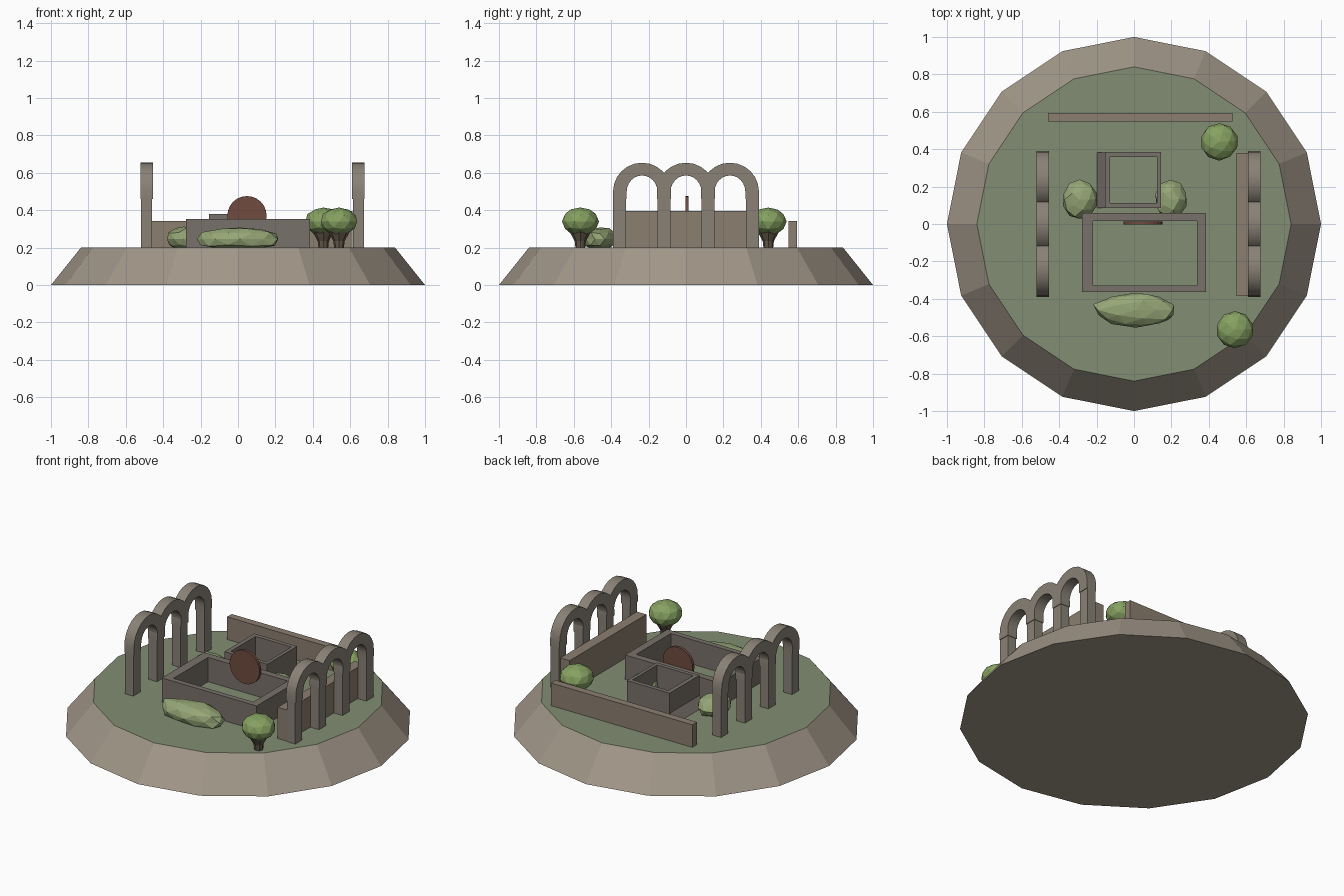
import bpy, bmesh, math, random
from mathutils import Vector

if "Cube" in bpy.data.objects:
    bpy.data.objects.remove(bpy.data.objects["Cube"])

random.seed(4)
G = 0.2  # ground level of the mound


def mat(name, r, g, b):
    m = bpy.data.materials.new(name)
    m.diffuse_color = (r, g, b, 1)
    m.use_nodes = True
    m.node_tree.nodes["Principled BSDF"].inputs["Base Color"].default_value = m.diffuse_color
    return m


EARTH = mat("earth", 0.36, 0.31, 0.25)
GRASS = mat("grass", 0.22, 0.27, 0.17)
STONE = mat("stone", 0.25, 0.22, 0.18)
WALL = mat("wall_stone", 0.26, 0.21, 0.16)
RUIN = mat("ruin_stone", 0.19, 0.165, 0.145)
RUST = mat("red_stone", 0.16, 0.07, 0.05)
LEAF = mat("leaf", 0.24, 0.36, 0.12)
BUSH = mat("bush_leaf", 0.30, 0.38, 0.18)
BARK = mat("bark", 0.13, 0.10, 0.07)


def finish(bm, name, *mats):
    bmesh.ops.recalc_face_normals(bm, faces=bm.faces)
    me = bpy.data.meshes.new(name)
    bm.to_mesh(me)
    bm.free()
    ob = bpy.data.objects.new(name, me)
    bpy.context.collection.objects.link(ob)
    for m in mats:
        me.materials.append(m)
    return ob


def add_box(bm, x0, x1, y0, y1, z0, z1):
    vs = bmesh.ops.create_cube(bm, size=1)["verts"]
    for v in vs:
        v.co = Vector((x1 if v.co.x > 0 else x0, y1 if v.co.y > 0 else y0,
                       z1 if v.co.z > 0 else z0))


def add_prism(bm, points, offset):
    # extrude a closed outline along an offset vector
    f = bm.faces.new([bm.verts.new(p) for p in points])
    new = bmesh.ops.extrude_face_region(bm, geom=[f], use_keep_orig=True)["geom"]
    bmesh.ops.translate(bm, vec=offset, verts=[g for g in new if isinstance(g, bmesh.types.BMVert)])


def cone(bm, sides, r1, r2, z0, z1, x=0, y=0):
    vs = bmesh.ops.create_cone(bm, cap_ends=True, segments=sides, radius1=r1,
                               radius2=r2, depth=z1 - z0)["verts"]
    bmesh.ops.translate(bm, vec=(x, y, (z0 + z1) / 2), verts=vs)


# mound with grass top
bm = bmesh.new()
cone(bm, 16, 1.0, 0.84, 0, G)
for f in bm.faces:
    if all(v.co.z > G - 0.01 for v in f.verts):
        f.material_index = 1
finish(bm, "mound", EARTH, GRASS)


# arcades: four pillars carrying three round arches
def arcade(name, x0, x1):
    bm = bmesh.new()
    for y in (-0.355, -0.1175, 0.1175, 0.355):
        add_box(bm, x0 + 0.004, x1 - 0.004, y - 0.035, y + 0.035, G, 0.47)
    finish(bm, name + "_pillars", STONE)
    bm = bmesh.new()
    for yc in (-0.235, 0, 0.235):
        n = 12
        arc = [math.pi * i / n for i in range(n + 1)]
        outer = [(yc + 0.155 * math.cos(a), 0.5 + 0.154 * math.sin(a)) for a in arc]
        inner = [(yc + 0.082 * math.cos(a), 0.5 + 0.086 * math.sin(a)) for a in reversed(arc)]
        pts = ([(yc + 0.155, 0.46)] + outer + [(yc - 0.155, 0.46), (yc - 0.082, 0.46)]
               + inner + [(yc + 0.082, 0.46)])
        add_prism(bm, [(x0, y, z) for y, z in pts], (x1 - x0, 0, 0))
    ob = finish(bm, name + "_arches", STONE)
    bpy.ops.object.select_all(action='DESELECT')
    ob.select_set(True)
    bpy.context.view_layer.objects.active = ob
    bpy.ops.object.shade_smooth_by_angle(angle=math.radians(35))


arcade("left_arcade", -0.522, -0.455)
arcade("right_arcade", 0.61, 0.677)

# plain garden walls
for name, dims in (("side_wall", (0.547, 0.612, -0.385, 0.38, G, 0.397)),
                   ("back_wall", (-0.46, 0.527, 0.548, 0.594, G, 0.343))):
    bm = bmesh.new()
    add_box(bm, *dims)
    finish(bm, name, WALL)


# open rectangular enclosures (outer and inner outlines)
def enclosure(name, X0, X1, Y0, Y1, x0, x1, y0, y1, top):
    bm = bmesh.new()
    rings = []
    for a, b, c, d in ((X0, X1, Y0, Y1), (x0, x1, y0, y1)):
        for z in (G, top):
            rings.append([bm.verts.new(p) for p in
                          ((a, c, z), (b, c, z), (b, d, z), (a, d, z))])
    for p, q in ((0, 1), (1, 3), (3, 2), (2, 0)):
        for i in range(4):
            j = (i + 1) % 4
            bm.faces.new((rings[p][i], rings[p][j], rings[q][j], rings[q][i]))
    finish(bm, name, RUIN)


enclosure("large_enclosure", -0.278, 0.385, -0.364, 0.059, -0.22, 0.337, -0.33, 0.016, 0.354)
enclosure("small_enclosure", -0.155, 0.144, 0.086, 0.385, -0.128, 0.123, 0.112, 0.358, 0.381)

# low sloped footing beside the small enclosure
bm = bmesh.new()
add_prism(bm, [(-0.198, 0.086, G), (-0.15, 0.086, G), (-0.15, 0.086, 0.26)], (0, 0.295, 0))
finish(bm, "sloped_footing", RUIN)

# standing round stone
bm = bmesh.new()
add_prism(bm, [(0.048 + 0.105 * math.cos(math.tau * i / 24), -0.003,
                0.371 + 0.105 * math.sin(math.tau * i / 24)) for i in range(24)], (0, 0.017, 0))
finish(bm, "round_stone", RUST)


# low-poly foliage
def foliage(name, c, r, m, jitter):
    bm = bmesh.new()
    bmesh.ops.create_icosphere(bm, subdivisions=2, radius=1)
    for v in bm.verts:
        k = 1 + random.uniform(-jitter, jitter)
        v.co = Vector([c[i] + r[i] * v.co[i] * k for i in range(3)])
        v.co.z = max(v.co.z, G - 0.005)
    finish(bm, name, m)


for i, (x, y) in enumerate(((0.456, 0.44), (0.54, -0.565))):
    bm = bmesh.new()
    cone(bm, 8, 0.026, 0.03, G, 0.235, x, y)
    cone(bm, 8, 0.03, 0.06, 0.235, 0.29, x, y)
    finish(bm, f"tree_trunk_{i + 1}", BARK)
    foliage(f"tree_crown_{i + 1}", (x, y, 0.34), (0.1, 0.1, 0.075), LEAF, 0.02)

foliage("front_bush", (0.01, -0.46, 0.245), (0.225, 0.092, 0.067), BUSH, 0.07)
foliage("left_bush", (-0.29, 0.13, 0.245), (0.09, 0.105, 0.067), BUSH, 0.07)
foliage("right_bush", (0.195, 0.13, 0.245), (0.085, 0.105, 0.067), BUSH, 0.07)
